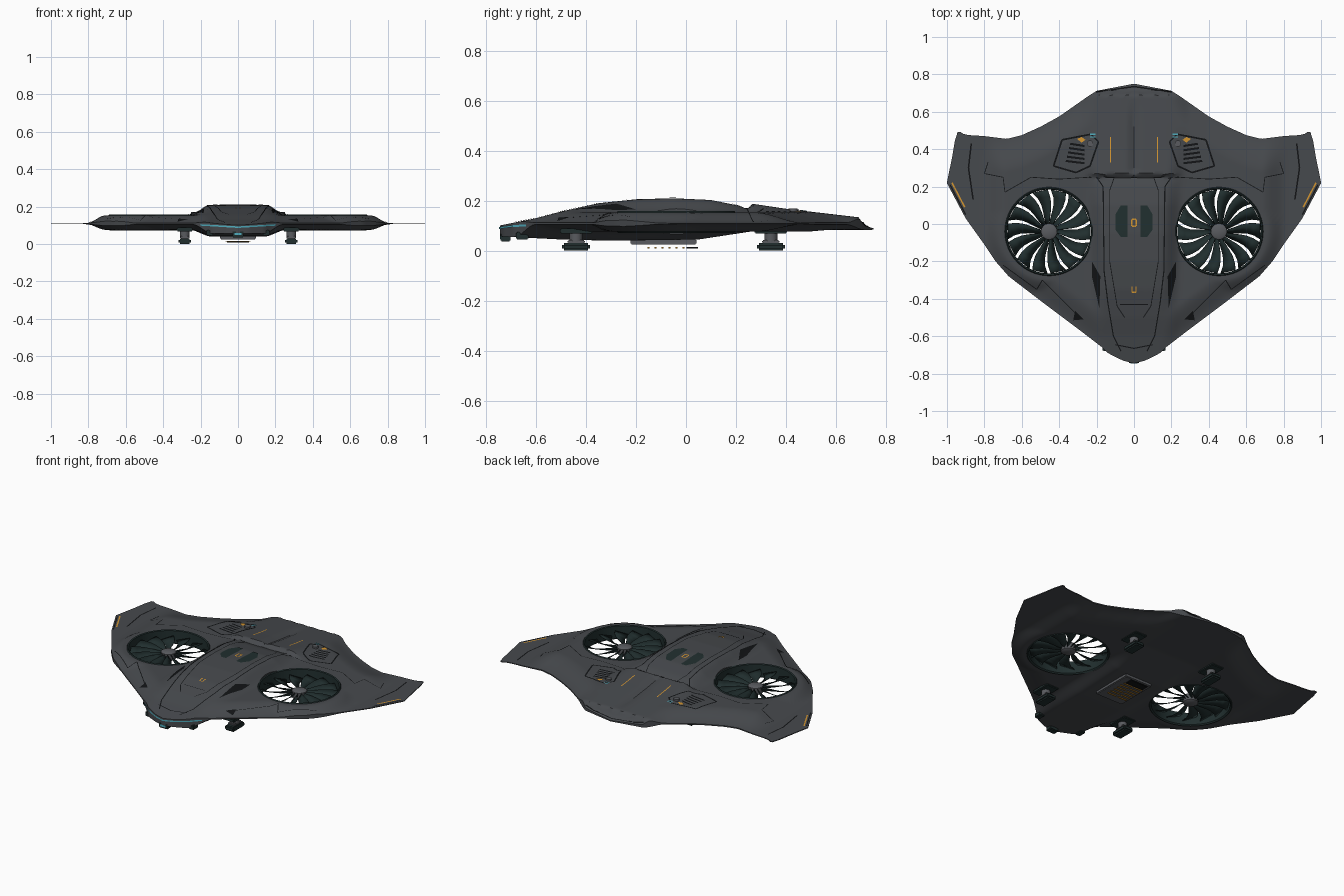
import bpy, bmesh, math
from mathutils import Vector

if "Cube" in bpy.data.objects:
    bpy.data.objects.remove(bpy.data.objects["Cube"])


def material(name, r, g, b):
    m = bpy.data.materials.new(name)
    m.use_nodes = True
    m.diffuse_color = (r, g, b, 1)
    m.node_tree.nodes["Principled BSDF"].inputs["Base Color"].default_value = (r, g, b, 1)
    return m


HULL = material("hull grey", .062, .067, .074)
LINE = material("seam black", .006, .007, .008)
FAN = material("fan dark teal", .015, .028, .028)
GEAR = material("gear grey", .1, .105, .115)
ORANGE = material("marking orange", .65, .3, .03)
CYAN = material("light cyan", .08, .42, .52)
FX, FY = .454, -.04            # lift fan centre


def interp(table, t):
    for (a, u), (b, v) in zip(table, table[1:]):
        if t <= b:
            return u + (v - u) * max(0, t - a) / (b - a)
    return table[-1][1]


def ease(t):
    t = min(1, max(0, t))
    return t * t * (3 - 2 * t)


# Planform edges against x, and centreline heights against y
FRONT = [(0, -.745), (.06, -.73), (.14, -.69), (.17, -.66), (.3, -.56), (.5, -.41),
         (.67, -.28), (.74, -.2), (.8, -.11), (.9, .03), (1, .218)]
BACK = [(0, .75), (.2, .712), (.25, .68), (.4, .575), (.5, .52), (.6, .475), (.68, .455),
        (.8, .47), (.88, .475), (.91, .48), (.94, .5), (.955, .46), (.97, .37), (1, .222)]
SPINE = [(-.75, .1), (-.6, .13), (-.5, .157), (-.35, .19), (-.2, .206), (-.05, .21),
         (.1, .203), (.2, .183), (.25, .166), (.265, .188), (.4, .168), (.69, .134), (.715, .1), (.75, .09)]
BELLY = [(-.75, .058), (-.5, .045), (-.3, .04), (.05, .045), (.3, .083), (.75, .084)]
WIDTH = [(-.75, .13), (-.4, .14), (.2, .155), (.3, .18), (.75, .2)]


def shape(x, y):
    x = abs(x)
    d = min(y - interp(FRONT, x), interp(BACK, x) - y)
    wing = ease((d + .02) / .2) * (1 - ease((x - .68) / .14))
    pod = 1 - ease((math.hypot(x - FX, y - FY) - .255) / .1)
    body = 1 - ease((x - interp(WIDTH, y)) / .11)
    return max(wing, pod), body


def top(x, y):
    base, body = shape(x, y)
    z = .111 + .042 * base
    groove = .014 * math.exp(-(x / .022) ** 2) * ease((y - .26) / .03) * (1 - ease((y - .5) / .2))
    return z + (interp(SPINE, y) - groove - z) * body


def bottom(x, y):
    base, body = shape(x, y)
    z = .106 - .03 * base
    return z + (interp(BELLY, y) - z) * body


def finish(name, bm, mat, smooth=False):
    me = bpy.data.meshes.new(name)
    bm.to_mesh(me)
    bm.free()
    me.materials.append(mat)
    ob = bpy.data.objects.new(name, me)
    bpy.context.collection.objects.link(ob)
    if smooth:
        bpy.ops.object.select_all(action="DESELECT")
        bpy.context.view_layer.objects.active = ob
        ob.select_set(True)
        bpy.ops.object.shade_smooth_by_angle(angle=math.radians(35))
    return ob


def lathe(name, profile, x, y, mat, closed=False, steps=64):
    bm = bmesh.new()
    vs = [bm.verts.new((x + r, y, z)) for r, z in profile]
    for a, b in zip(vs, vs[1:] + (vs[:1] if closed else [])):
        if a is not b and (closed or a is not vs[-1]):
            bm.edges.new((a, b))
    bmesh.ops.spin(bm, geom=bm.verts[:] + bm.edges[:], cent=(x, y, 0), axis=(0, 0, 1),
                   angle=math.tau, steps=steps)
    bmesh.ops.remove_doubles(bm, verts=bm.verts, dist=.0003)
    bmesh.ops.recalc_face_normals(bm, faces=bm.faces)
    return finish(name, bm, mat, True)


def box(name, centre, size, mat, bevel=0.0):
    bm = bmesh.new()
    bmesh.ops.create_cube(bm, size=1)
    for v in bm.verts:
        v.co = Vector(centre) + v.co * Vector(size)
    if bevel:
        bmesh.ops.bevel(bm, geom=bm.edges[:], offset=bevel, segments=2, affect="EDGES")
    return finish(name, bm, mat)


def plate(name, pts, mat, sides=(1, -1), lift=.0025):
    """Thin painted panel laid on the upper skin."""
    bm = bmesh.new()
    for s in sides:
        f = bm.faces.new([bm.verts.new((s * x, y, 0)) for x, y in pts])
        if f.normal.z < 0 or s * sum(a[0] * b[1] - a[1] * b[0] for a, b in zip(pts, pts[1:] + pts[:1])) < 0:
            f.normal_flip()
    bmesh.ops.triangulate(bm, faces=bm.faces[:])
    bmesh.ops.subdivide_edges(bm, edges=bm.edges[:], cuts=3, use_grid_fill=True)
    for v in bm.verts:
        v.co.z = top(v.co.x, v.co.y) + lift
    return finish(name, bm, mat)


def seam(name, pts, mat=LINE, width=.006, sides=(1, -1), lift=.002):
    """Narrow ribbon that follows the upper skin."""
    bm = bmesh.new()
    for s in sides:
        for a, b in zip(pts, pts[1:]):
            a, b = Vector((s * a[0], a[1])), Vector((s * b[0], b[1]))
            n = max(1, int((b - a).length / .015))
            side = (b - a).orthogonal().normalized() * width / 2
            rows = []
            for i in range(n + 1):
                p = a.lerp(b, i / n)
                z = top(p.x, p.y) + lift
                rows.append([bm.verts.new((*(p + k * side), z)) for k in (-1, 1)])
            for p, q in zip(rows, rows[1:]):
                bm.faces.new((p[0], p[1], q[1], q[0])).normal_update()
    for f in bm.faces:
        f.normal_update()
        if f.normal.z < 0:
            f.normal_flip()
    return finish(name, bm, mat)


# Blended wing hull: upper and lower skins joined by an edge wall
NX, NY = 140, 110
bm = bmesh.new()
skins = []
for height in (top, bottom):
    grid = []
    for i in range(NX + 1):
        x = 2 * i / NX - 1
        y0, y1 = interp(FRONT, abs(x)), interp(BACK, abs(x))
        ys = [y0 + (y1 - y0) * j / NY for j in range(NY + 1)]
        grid.append([bm.verts.new((x, y, height(x, y))) for y in ys])
    for p, q in zip(grid, grid[1:]):
        for j in range(NY):
            bm.faces.new((p[j], q[j], q[j + 1], p[j + 1]))
    skins.append([c[0] for c in grid] + grid[-1][1:-1] + [c[-1] for c in grid[::-1]] + grid[0][-2:0:-1])
up, low = skins
for i in range(len(up)):
    bm.faces.new((up[i - 1], up[i], low[i], low[i - 1]))
bmesh.ops.recalc_face_normals(bm, faces=bm.faces)
hull = finish("hull", bm, HULL)

# Fan openings
for s in (1, -1):
    cutter = lathe("fan_cutter", [(0, 0), (.232, 0), (.232, .3), (0, .3)], s * FX, FY, HULL)
    cutter.hide_render = True
    mod = hull.modifiers.new("fan_hole", "BOOLEAN")
    mod.operation, mod.solver, mod.object = "DIFFERENCE", "EXACT", cutter
    bpy.context.view_layer.objects.active = hull
    bpy.ops.object.modifier_apply(modifier=mod.name)
    bpy.data.objects.remove(cutter)
bpy.ops.object.select_all(action="DESELECT")
hull.select_set(True)
bpy.context.view_layer.objects.active = hull
bpy.ops.object.shade_smooth_by_angle(angle=math.radians(35))

# Lift fans: duct, hub and swept, pitched blades
BLADES = 14
for s, tag in ((1, "left"), (-1, "right")):
    lathe(tag + "_fan_duct", [(.238, .152), (.233, .159), (.226, .155), (.224, .078), (.232, .071), (.238, .078)],
          s * FX, FY, FAN, True)
    lathe(tag + "_fan_hub", [(0, .137), (.03, .137), (.043, .13), (.043, .09), (.03, .082), (0, .082)],
          s * FX, FY, GEAR, steps=32)
    bm = bmesh.new()
    for k in range(BLADES):
        rows = []
        for i in range(6):
            r = .038 + .187 * i / 5
            mid = math.tau * k / BLADES + .12 * math.sin(i / 5 * math.pi)
            half = math.pi / BLADES * (.95 - .17 * math.sin(i / 5 * math.pi * .75))
            rows.append([bm.verts.new((s * (FX + r * math.cos(mid + e * half)),
                                       FY + r * math.sin(mid + e * half), .112 + e * .014)) for e in (-1, 1)])
        for p, q in zip(rows, rows[1:]):
            bm.faces.new((p[0], q[0], q[1], p[1]))
    bmesh.ops.recalc_face_normals(bm, faces=bm.faces)
    blades = finish(tag + "_fan_blades", bm, FAN, True)
    blades.modifiers.new("thickness", "SOLIDIFY").thickness = .003

# Landing gear
for s, side in ((1, "left"), (-1, "right")):
    for y, end in ((-.44, "front"), (.34, "rear")):
        x, tag = s * .285, end + "_" + side
        box(tag + "_foot", (x, y, .015), (.066, .112, .03), FAN, .008)
        box(tag + "_ankle", (x, y, .036), (.05, .07, .014), GEAR, .004)
        lathe(tag + "_strut", [(0, .035), (.026, .035), (.026, .1), (0, .1)], x, y, GEAR, steps=20)
        box(tag + "_bay", (x, y, .078), (.085, .13, .02), FAN, .004)

# Belly hatch with ladder marking, chin sensor
box("belly_hatch", (0, -.09, .036), (.19, .265, .022), GEAR, .004)
for i in range(6):
    for s in (1, -1):
        box("belly_marking", (s * .037, -.15 + .028 * i, .012), (.062, .007, .005), ORANGE)
box("belly_plug", (0, .025, .012), (.12, .045, .006), LINE)
box("chin_sensor", (0, -.722, .053), (.06, .04, .034), FAN, .004)
box("chin_light", (0, -.743, .053), (.036, .004, .012), CYAN)
for s in (1, -1):
    box("nose_pod", (s * .15, -.655, .06), (.035, .05, .03), FAN, .004)

# Nose light band and exhaust slot
bm = bmesh.new()
rows = []
for i in range(33):
    x = (i / 16 - 1) * .2
    y = interp(FRONT, abs(x)) - .004
    rows.append([bm.verts.new((x, y, .086 + abs(x) * .06 + h)) for h in (0, .008)])
for p, q in zip(rows, rows[1:]):
    bm.faces.new((p[0], q[0], q[1], p[1]))
finish("nose_light", bm, CYAN)
seam("exhaust_slot", [(0, .735), (.2, .705)], width=.008)

# Panel seams
seam("canopy_seam", [(.2, .25), (.165, .2), (.16, -.25), (.14, -.42), (.11, -.6), (.07, -.68)])
seam("cockpit_seam", [(.105, .25), (.13, .18), (.13, -.2), (.09, -.44), (.05, -.5)], width=.004)
seam("deck_seam", [(0, .25), (.24, .25)], width=.008)
seam("nose_seam", [(0, -.665), (.1, -.645)])
seam("brow_seam", [(0, -.43), (.075, -.43)], width=.004)
seam("pod_seam", [(.24, .25), (.4, .24), (.55, .25), (.69, .17), (.7, .25), (.8, .27), (.78, .33)], width=.004)
seam("shoulder_seam", [(.29, -.5), (.49, -.3), (.52, -.35), (.7, -.22)], width=.005)
seam("wing_seam", [(.87, .43), (.885, .3), (.86, .13)], width=.008)
seam("tip_seam", [(.984, .21), (.9, .05)], width=.007)
seam("tip_marking", [(.973, .22), (.905, .09)], ORANGE, .008, lift=.003)
seam("deck_marking", [(.125, .33), (.125, .465)], ORANGE, .006)

# Roof windows and small markings
plate("roof_window", [(.035, .1), (.07, .1), (.1, .05), (.1, -.03), (.07, -.07), (.035, -.07)], FAN)
seam("roof_marking", [(0, .025), (.012, .025), (.012, -.012), (0, -.012)], ORANGE, .007, lift=.003)
seam("hood_marking", [(.011, -.335), (.011, -.365), (0, -.365)], ORANGE, .007, lift=.003)
plate("side_intake", [(.185, -.45), (.225, -.28), (.225, -.2), (.18, -.28)], LINE)
plate("shoulder_notch", [(.27, -.51), (.325, -.515), (.315, -.465)], LINE)

# Rear vents
VENT = [(.43, .31), (.385, .45), (.23, .48), (.19, .44), (.235, .31), (.31, .275)]
seam("vent_frame", VENT + VENT[:1], width=.009)
for i in range(5):
    y = .325 + .023 * i
    seam("vent_slot", [(.265, y), (.365 - .006 * i, y + .012)], width=.011)
plate("vent_marking", [(.26, .45), (.28, .465), (.305, .455), (.28, .435)], ORANGE, lift=.004)
for y in (.465, .48):
    seam("vent_light", [(.205, y), (.235, y)], CYAN, .006, lift=.004)
for s in (1, -1):
    lathe("vent_cap", [(0, .17), (.017, .17), (.017, .13)], s * .235, .43, GEAR, steps=20)
